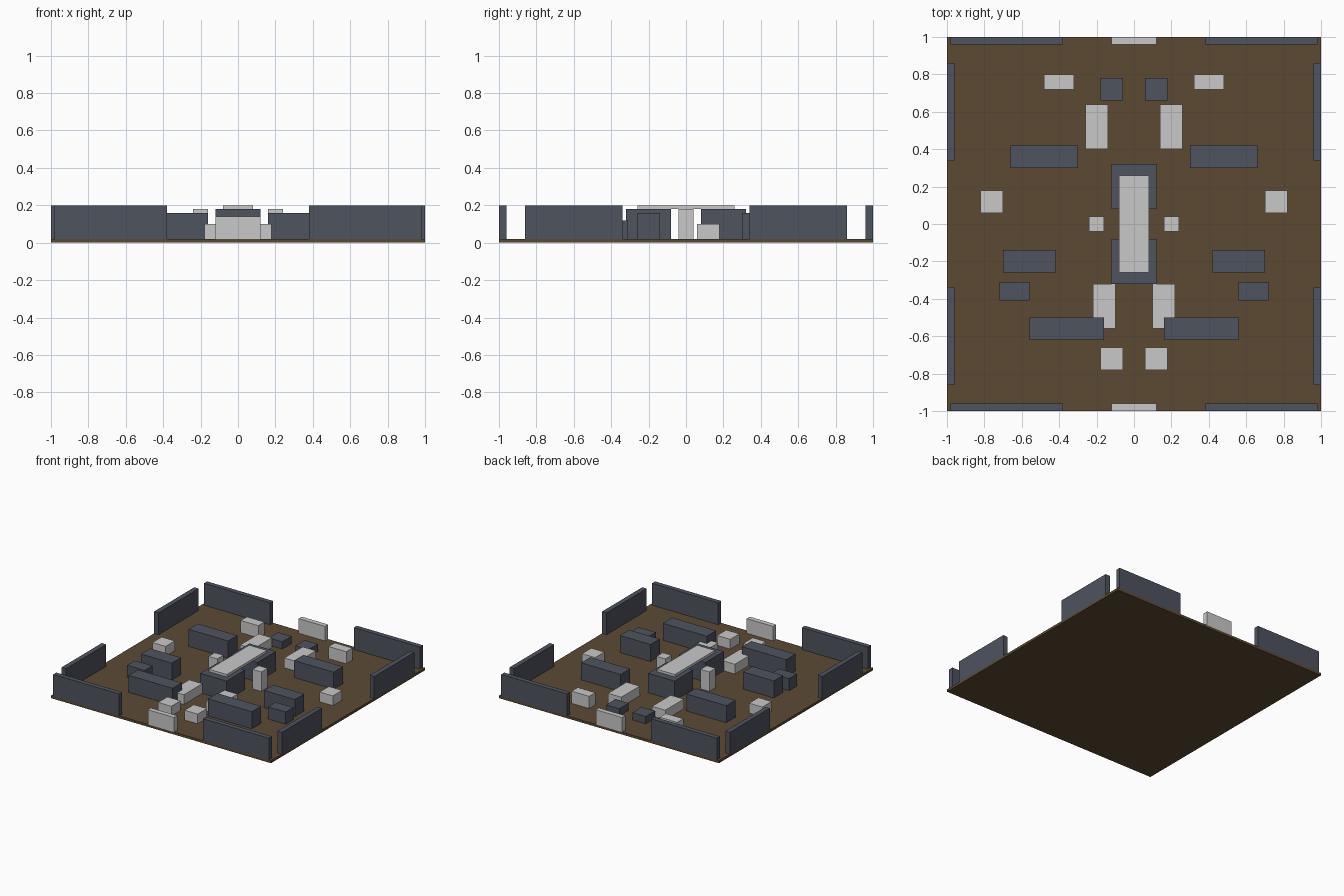
import bpy
import bmesh
from mathutils import Matrix, Vector

if "Cube" in bpy.data.objects:
    bpy.data.objects.remove(bpy.data.objects["Cube"])


def to_linear(c):
    return c / 12.92 if c <= 0.04045 else ((c + 0.055) / 1.055) ** 2.4


def material(name, r, g, b):
    m = bpy.data.materials.new(name)
    m.diffuse_color = (*[to_linear(v / 255) for v in (r, g, b)], 1.0)
    m.use_nodes = True
    m.node_tree.nodes["Principled BSDF"].inputs["Base Color"].default_value = m.diffuse_color
    return m


BROWN = material("brown_earth", 92, 74, 51)
SLATE = material("slate_grey", 78, 83, 95)
PALE = material("pale_grey", 201, 201, 201)
FLOOR_TOP = 0.02


def box(name, mat, x0, x1, y0, y1, top, bottom=FLOOR_TOP):
    """Axis-aligned block from its extents."""
    bm = bmesh.new()
    size = Matrix.Diagonal((x1 - x0, y1 - y0, top - bottom, 1))
    bmesh.ops.create_cube(bm, size=1, matrix=size)
    mesh = bpy.data.meshes.new(name)
    bm.to_mesh(mesh)
    bm.free()
    mesh.materials.append(mat)
    ob = bpy.data.objects.new(name, mesh)
    ob.location = Vector((x0 + x1, y0 + y1, top + bottom)) / 2
    bpy.context.collection.objects.link(ob)


def pair(name, mat, x0, x1, y0, y1, top):
    """Block on the right and its mirror image on the left."""
    box(name + "_right", mat, x0, x1, y0, y1, top)
    box(name + "_left", mat, -x1, -x0, y0, y1, top)


# Arena floor
box("floor", BROWN, -1, 1, -1, 1, FLOOR_TOP, 0)

# Perimeter walls and gate barriers, with gaps at the entrances
for side, ya, yb in (("front", -1.0, -0.96), ("back", 0.96, 1.0)):
    pair(side + "_wall", SLATE, 0.38, 0.98, ya, yb, 0.20)
    box(side + "_gate_barrier", PALE, -0.12, 0.12, ya, yb, 0.14)
pair("side_wall_back", SLATE, 0.96, 1.0, 0.34, 0.86, 0.20)
pair("side_wall_front", SLATE, 0.96, 1.0, -0.86, -0.34, 0.20)

# Central bridge on two blocks
box("bridge_block_back", SLATE, -0.12, 0.12, 0.08, 0.32, 0.18)
box("bridge_block_front", SLATE, -0.12, 0.12, -0.32, -0.08, 0.18)
box("bridge_deck", PALE, -0.08, 0.08, -0.26, 0.26, 0.20, 0.18)
pair("pillar", PALE, 0.16, 0.24, -0.04, 0.04, 0.18)

# Slate cover blocks
pair("long_block_back", SLATE, 0.30, 0.66, 0.30, 0.42, 0.16)
pair("long_block_middle", SLATE, 0.42, 0.70, -0.26, -0.14, 0.16)
pair("long_block_front", SLATE, 0.16, 0.56, -0.62, -0.50, 0.16)
pair("short_block", SLATE, 0.56, 0.72, -0.41, -0.31, 0.12)
pair("small_block_back", SLATE, 0.06, 0.18, 0.66, 0.78, 0.08)

# Pale crates and low platforms
pair("crate_back", PALE, 0.32, 0.48, 0.72, 0.80, 0.12)
pair("platform_back", PALE, 0.14, 0.26, 0.40, 0.64, 0.10)
pair("crate_side", PALE, 0.70, 0.82, 0.06, 0.18, 0.10)
pair("platform_front", PALE, 0.10, 0.22, -0.56, -0.32, 0.10)
pair("crate_front", PALE, 0.06, 0.18, -0.78, -0.66, 0.10)
